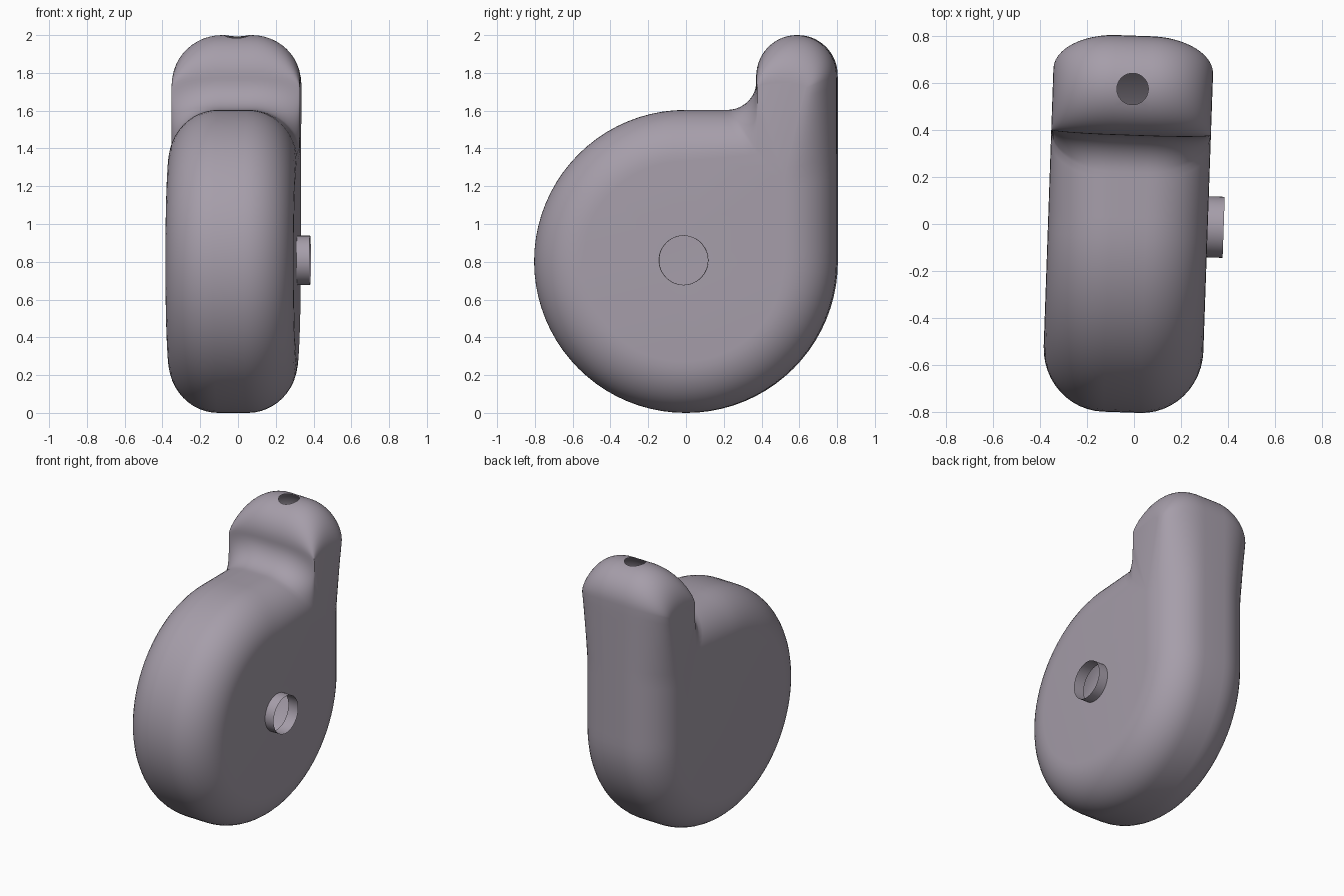
import bpy, bmesh
from math import sin, cos, pi, radians
from mathutils import Matrix, Vector

if "Cube" in bpy.data.objects:
    bpy.data.objects.remove(bpy.data.objects["Cube"], do_unlink=True)

HALF_WIDTH, ROUND = 0.34, 0.262
TILT, SHIFT = radians(-2), -0.026
AXLE_R, HOLE_R = 0.13, 0.067
AXLE_Z, HOLE_Y = 0.808, 0.575

mat = bpy.data.materials.new("mauve_grey")
mat.use_nodes = True
colour = (0.38, 0.34, 0.40, 1)
mat.diffuse_color = colour
mat.node_tree.nodes["Principled BSDF"].inputs["Base Color"].default_value = colour


def arc(cy, cz, ry, rz, a0, a1, n):
    angles = [radians(a0 + (a1 - a0) * i / n) for i in range(n)]
    return [(cy + ry * cos(a), cz + rz * sin(a)) for a in angles]


def line(a, b, n):
    return [(a[0] + (b[0] - a[0]) * i / n, a[1] + (b[1] - a[1]) * i / n) for i in range(n)]


def make_object(name, bm):
    bmesh.ops.recalc_face_normals(bm, faces=bm.faces)
    mesh = bpy.data.meshes.new(name)
    bm.to_mesh(mesh)
    bm.free()
    mesh.materials.append(mat)
    obj = bpy.data.objects.new(name, mesh)
    bpy.context.collection.objects.link(obj)
    return obj


def cylinder(name, radius, start, end, caps):
    # Cylinder running from one point to another
    start, end = Vector(start), Vector(end)
    axis = end - start
    turn = axis.to_track_quat('Z', 'Y').to_matrix().to_4x4()
    bm = bmesh.new()
    bmesh.ops.create_cone(bm, cap_ends=caps, segments=48, radius1=radius, radius2=radius,
                          depth=axis.length,
                          matrix=Matrix.Translation((start + end) / 2) @ turn)
    return make_object(name, bm)


def smooth(obj, angle):
    bpy.ops.object.select_all(action='DESELECT')
    obj.select_set(True)
    bpy.context.view_layer.objects.active = obj
    bpy.ops.object.shade_smooth_by_angle(angle=radians(angle))


# Outer outline: wheel cover, back, domed neck, concave fillet, top
outer = (arc(0, 0.802, 0.802, 0.802, 90, 360, 60)
         + line((0.802, 0.802), (0.802, 1.788), 18)
         + arc(0.589, 1.788, 0.212, 0.212, 0, 180, 28)
         + line((0.377, 1.788), (0.377, 1.76), 2)
         + arc(0.221, 1.76, 0.156, 0.156, 0, -90, 12)
         + line((0.221, 1.604), (0, 1.604), 8))

# Matching outline of the flat side
inner = (arc(0, 0.802, 0.532, 0.532, 90, 360, 60)
         + line((0.532, 0.802), (0.532, 1.24), 9)
         + line((0.532, 1.24), (0.65, 1.72), 9)
         + arc(0.52, 1.72, 0.13, 0.03, 0, 180, 28)
         + line((0.39, 1.72), (0.39, 1.37), 14)
         + line((0.39, 1.37), (0, 1.334), 8))

# Housing: rounded rings from one flat side to the other
STEPS = 12
sections = []
for i in range(STEPS + 1):
    a = pi / 2 * i / STEPS
    sections.append((HALF_WIDTH - ROUND + ROUND * sin(a), 1 - cos(a)))
sections = [(-x, f) for x, f in reversed(sections)] + sections
bm = bmesh.new()
rings = [[bm.verts.new((x, p[0] + (q[0] - p[0]) * f, p[1] + (q[1] - p[1]) * f))
          for p, q in zip(outer, inner)] for x, f in sections]
count = len(outer)
for r0, r1 in zip(rings, rings[1:]):
    for i in range(count):
        j = (i + 1) % count
        bm.faces.new((r0[i], r0[j], r1[j], r1[i]))
bm.faces.new(rings[0])
bm.faces.new(rings[-1])
housing = make_object("housing", bm)

# Openings for the axle and the stem
cutters = [cylinder("axle_cutter", AXLE_R, (0.1, 0, AXLE_Z), (0.6, 0, AXLE_Z), True),
           cylinder("stem_cutter", HOLE_R, (0, HOLE_Y, 1.5), (0, HOLE_Y, 2.2), True)]
bpy.context.view_layer.objects.active = housing
for cutter in cutters:
    cutter.hide_render = True
    mod = housing.modifiers.new("opening", 'BOOLEAN')
    mod.operation = 'DIFFERENCE'
    mod.solver = 'EXACT'
    mod.object = cutter
    bpy.ops.object.modifier_apply(modifier=mod.name)
for cutter in cutters:
    bpy.data.objects.remove(cutter, do_unlink=True)


# Remove the bore walls so the housing is a hollow shell
def in_bore(v):
    x, y, z = v.co
    axle = x > 0.05 and Vector((y, z - AXLE_Z)).length < AXLE_R + 0.001
    stem = z > 1.4 and Vector((x, y - HOLE_Y)).length < HOLE_R + 0.001
    return axle or stem


bm = bmesh.new()
bm.from_mesh(housing.data)
bore = [f for f in bm.faces if all(in_bore(v) for v in f.verts)]
bmesh.ops.delete(bm, geom=bore, context='FACES')
bm.to_mesh(housing.data)
bm.free()
smooth(housing, 30)

# Open axle collar on the left side
collar = cylinder("axle_collar", AXLE_R, (HALF_WIDTH - 0.01, 0, AXLE_Z), (0.408, 0, AXLE_Z), False)
smooth(collar, 30)

for obj in (housing, collar):
    obj.location.x = SHIFT
    obj.rotation_euler.z = TILT
